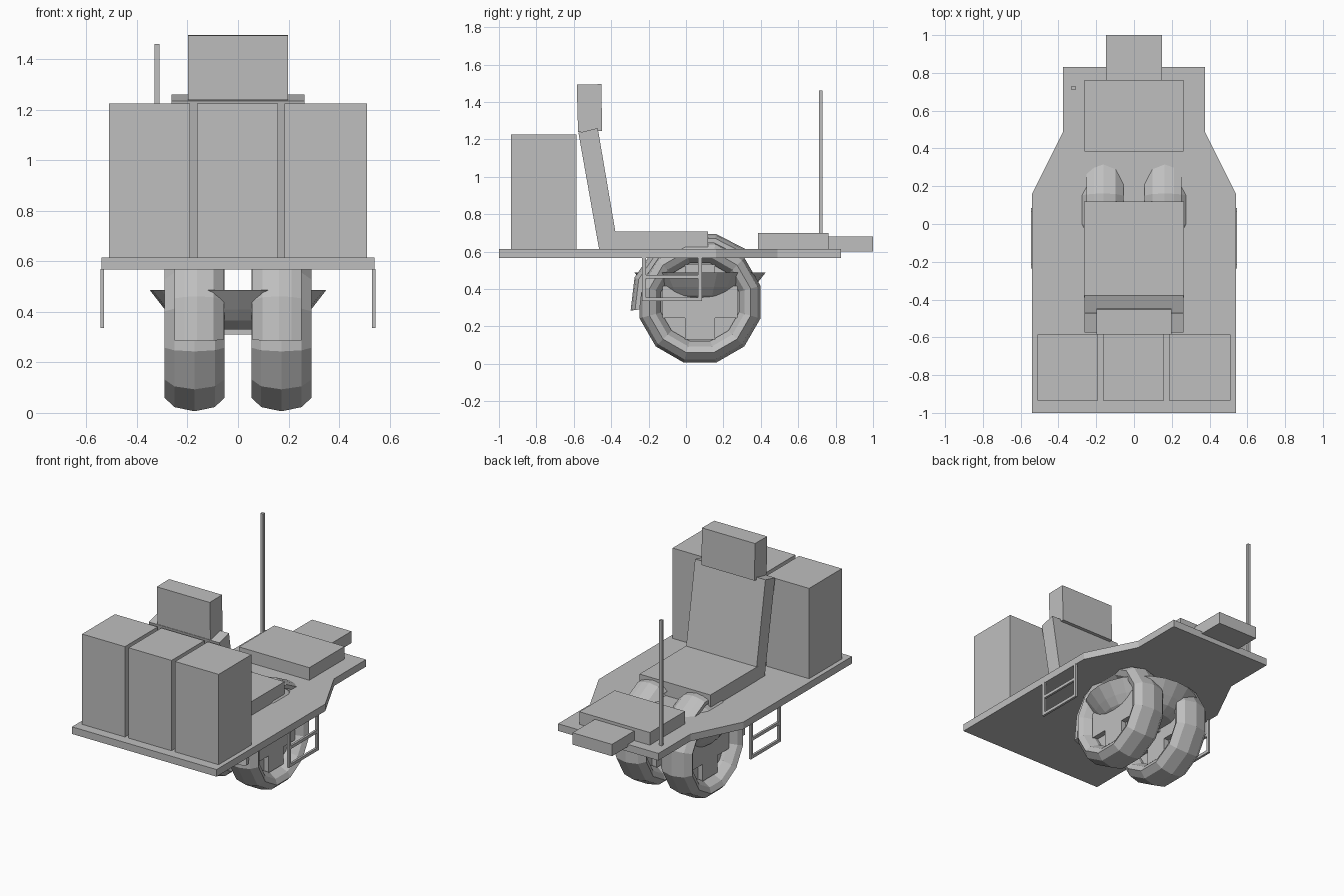
import bpy, bmesh, math
from math import sin, cos, radians
from mathutils import Matrix

cube = bpy.data.objects.get("Cube")
if cube:
    bpy.data.objects.remove(cube, do_unlink=True)

grey = bpy.data.materials.new("plain_grey")
grey.use_nodes = True
GREY = (0.52, 0.52, 0.52, 1)
grey.diffuse_color = GREY
grey.node_tree.nodes["Principled BSDF"].inputs["Base Color"].default_value = GREY

AXLE_Y, AXLE_Z = 0.075, 0.33   # wheel centre
DECK = 0.615                   # deck top height


def finish(name, bm):
    bmesh.ops.recalc_face_normals(bm, faces=bm.faces)
    mesh = bpy.data.meshes.new(name)
    bm.to_mesh(mesh)
    bm.free()
    mesh.materials.append(grey)
    obj = bpy.data.objects.new(name, mesh)
    bpy.context.collection.objects.link(obj)
    return obj


def add_box(bm, x, y, z):
    """Box from (min, max) pairs."""
    size = [b - a for a, b in (x, y, z)]
    mid = [(a + b) / 2 for a, b in (x, y, z)]
    bmesh.ops.create_cube(bm, size=1, matrix=Matrix.Translation(mid) @ Matrix.Diagonal((*size, 1)))


def box(name, x, y, z):
    bm = bmesh.new()
    add_box(bm, x, y, z)
    return finish(name, bm)


def prism(name, points, offset):
    """Extrude a flat outline along offset."""
    bm = bmesh.new()
    face = bm.faces.new([bm.verts.new(p) for p in points])
    ext = bmesh.ops.extrude_face_region(bm, geom=[face])
    verts = [g for g in ext["geom"] if isinstance(g, bmesh.types.BMVert)]
    bmesh.ops.translate(bm, verts=verts, vec=offset)
    # put the starting face back if the extrusion consumed it
    bmesh.ops.holes_fill(bm, edges=[e for e in bm.edges if e.is_boundary])
    return finish(name, bm)


def sweep(name, profile, side, start, end, steps):
    """Sweep a closed (radius, x) section around the wheel axle."""
    bm = bmesh.new()
    full = end - start >= 360
    rings = []
    for i in range(steps if full else steps + 1):
        a = radians(start + (end - start) * i / steps)
        rings.append([bm.verts.new((side * x, AXLE_Y - r * cos(a), AXLE_Z + r * sin(a)))
                      for r, x in profile])
    n = len(profile)
    pairs = list(zip(rings, rings[1:]))
    if full:
        pairs.append((rings[-1], rings[0]))
    for p, q in pairs:
        for k in range(n):
            m = (k + 1) % n
            bm.faces.new((p[k], p[m], q[m], q[k]))
    if not full:
        bm.faces.new(rings[0])
        bm.faces.new(rings[-1])
    return finish(name, bm)


# Deck with narrowed rear end
half = [(0.54, -1.0), (0.54, 0.16), (0.375, 0.49), (0.375, 0.83)]
outline = half + [(-x, y) for x, y in reversed(half)]
prism("deck", [(x, y, 0.567) for x, y in outline], (0, 0, DECK - 0.567))

# Three storage boxes
for name, lo, hi in (("right", -0.51, -0.19), ("middle", -0.163, 0.158), ("left", 0.185, 0.51)):
    box("storage_box_" + name, (lo, hi), (-0.935, -0.585), (DECK, 1.225))

# Seat, tilted backrest and headrest
box("seat", (-0.265, 0.265), (-0.39, 0.118), (DECK, 0.708))
back = [(-0.465, DECK), (-0.362, DECK), (-0.472, 1.26), (-0.575, 1.235)]
prism("backrest", [(-0.263, y, z) for y, z in back], (0.526, 0, 0))
head = [(-0.577, 1.238), (-0.448, 1.246), (-0.453, 1.495), (-0.584, 1.493)]
prism("headrest", [(-0.198, y, z) for y, z in head], (0.396, 0, 0))

# Rear console, nose block and antenna
box("console", (-0.263, 0.263), (0.385, 0.762), (DECK, 0.70))
box("console_end_block", (-0.147, 0.147), (0.755, 1.0), (0.60, 0.68))
box("antenna", (-0.33, -0.31), (0.71, 0.73), (DECK, 1.46))

# Tyres, hubs, fenders and step ladders on both sides
MID = 0.172
tyre = [(0.335, 0.0), (0.318, 0.08), (0.28, 0.118), (0.245, 0.1), (0.215, 0.05)]
tyre += [(r, -x) for r, x in reversed(tyre[1:])]
fender = [(0.325, -0.116), (0.362, -0.075), (0.374, -0.01), (0.366, 0.04), (0.35, 0.08),
          (0.325, 0.08), (0.345, 0.0), (0.335, -0.06), (0.31, -0.09)]
for label, side in (("left", 1), ("right", -1)):
    sweep("tyre_" + label, [(r, MID + x) for r, x in tyre], side, 15, 375, 12)
    sweep("fender_" + label, [(r, MID + x) for r, x in fender], side, -7, 131, 5)

    bm = bmesh.new()
    disc = (Matrix.Translation((side * MID, AXLE_Y, AXLE_Z)) @ Matrix.Rotation(radians(90), 4, "Y")
            @ Matrix.Rotation(radians(15), 4, "Z"))
    bmesh.ops.create_cone(bm, cap_ends=True, segments=12, radius1=0.225, radius2=0.225,
                          depth=0.05, matrix=disc)
    spoke_x = sorted((side * (MID - 0.06), side * (MID + 0.06)))
    for wy, wz in ((0.08, 0.2), (0.2, 0.085)):
        add_box(bm, spoke_x, (AXLE_Y - wy, AXLE_Y + wy), (AXLE_Z - wz, AXLE_Z + wz))
    finish("hub_" + label, bm)

    bm = bmesh.new()
    rail_x = sorted((side * 0.53, side * 0.545))
    for y in (-0.225, 0.075):
        add_box(bm, rail_x, (y - 0.01, y + 0.01), (0.335, 0.57))
    for z in (0.345, 0.465):
        add_box(bm, rail_x, (-0.225, 0.075), (z - 0.01, z + 0.01))
    finish("step_ladder_" + label, bm)

# Bowl between and through the wheels, holding the axle
bm = bmesh.new()
rings = []
for r, z in ((0.19, 0.33), (0.25, 0.365), (0.29, 0.41), (0.35, 0.487), (0.29, 0.475)):
    rings.append([bm.verts.new((r * cos(t), AXLE_Y + r * sin(t), z))
                  for t in (2 * math.pi * i / 24 for i in range(24))])
for low, high in zip(rings, rings[1:]):
    for k in range(24):
        m = (k + 1) % 24
        bm.faces.new((low[k], low[m], high[m], high[k]))
bm.faces.new(rings[0])
bm.faces.new(rings[-1])
finish("axle_bowl", bm)
box("axle", (-MID, MID), (AXLE_Y - 0.04, AXLE_Y + 0.04), (0.31, 0.38))
